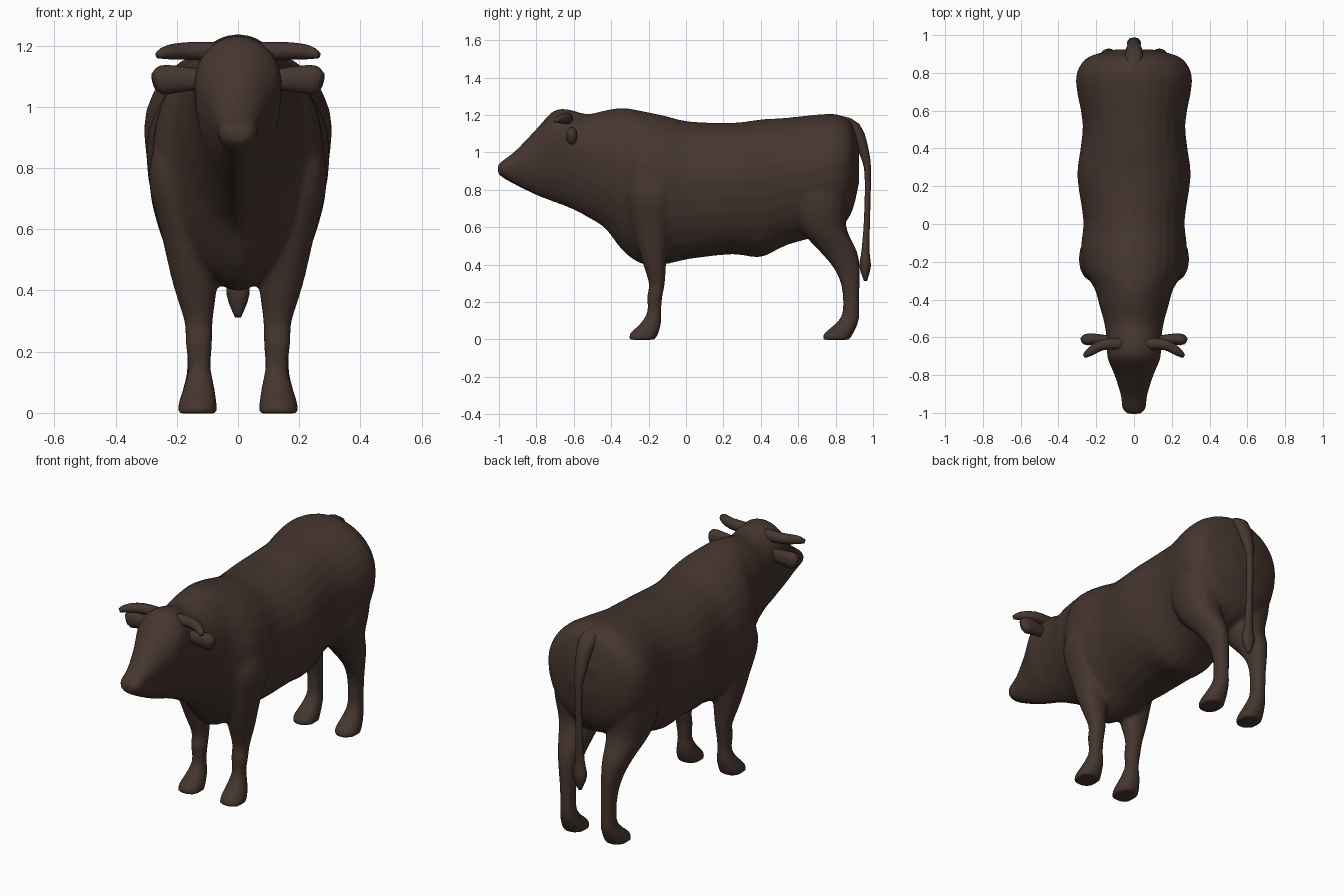
import bpy, bmesh, math
from mathutils import Vector

if "Cube" in bpy.data.objects:
    bpy.data.objects.remove(bpy.data.objects["Cube"])

hide = bpy.data.materials.new("dark brown hide")
hide.diffuse_color = (0.06, 0.036, 0.028, 1)
hide.use_nodes = True
hide.node_tree.nodes["Principled BSDF"].inputs["Base Color"].default_value = hide.diffuse_color


def smooth_path(rows, steps=3):
    """Resample rows of values along a Catmull-Rom curve."""
    rows = [Vector(r) for r in rows]
    out = []
    for i in range(len(rows) - 1):
        a, b = rows[i], rows[i + 1]
        p = rows[i - 1] if i else a
        n = rows[min(i + 2, len(rows) - 1)]
        for k in range(steps):
            t = k / steps
            out.append(0.5 * (2 * a + (b - p) * t + (2 * p - 5 * a + 4 * b - n) * t ** 2
                              + (3 * a - p - 3 * b + n) * t ** 3))
    return out + [rows[-1]]


def circle(n):
    return [(math.cos(2 * math.pi * i / n), math.sin(2 * math.pi * i / n)) for i in range(n)]


def power(v, e):
    return math.copysign(abs(v) ** e, v)


def loft(bm, rings):
    """Skin a list of equal-length point rings and close both ends."""
    loops = [[bm.verts.new(p) for p in ring] for ring in rings]
    n = len(loops[0])
    for a, b in zip(loops, loops[1:]):
        for i in range(n):
            bm.faces.new((a[i], a[(i + 1) % n], b[(i + 1) % n], b[i]))
    bm.faces.new(loops[0])
    bm.faces.new(loops[-1])


def finish(name, bm):
    bmesh.ops.recalc_face_normals(bm, faces=bm.faces)
    me = bpy.data.meshes.new(name)
    bm.to_mesh(me)
    bm.free()
    me.materials.append(hide)
    for p in me.polygons:
        p.use_smooth = True
    ob = bpy.data.objects.new(name, me)
    bpy.context.collection.objects.link(ob)
    return ob


def body_ring(y, top, bottom, w):
    """Egg-shaped section: widest high up at the head, pinched to a keel under neck and chest."""
    head = max(0, 1 - abs(y + .70) / .4) if y > -.95 else 0
    keel = max(0, min(1, (y + .9) / .15, (.1 - y) / .25))
    mid = bottom + (top - bottom) * (.56 + .14 * head)
    pts = []
    for c, s in circle(28):
        x = w * power(c, 1 if s >= 0 else .93 + .4 * keel)
        pts.append((x, y, mid + s * (top - mid if s >= 0 else mid - bottom)))
    return pts


def leg_ring(side, z, yc, ry, xc, rx):
    """Rounded horizontal section from its centre and radii."""
    return [(side * (xc + power(c, .9) * rx), yc + power(s, .9) * ry, z) for c, s in circle(16)]


def tube(name, path, ref, flat):
    """Tapered tube along x, y, z, radius points; flat squeezes one direction."""
    bm, rings = bmesh.new(), []
    path = smooth_path(path)
    pts = [p.to_3d() if len(p) == 3 else Vector(p[:3]) for p in path]
    for i, p in enumerate(pts):
        d = (pts[min(i + 1, len(pts) - 1)] - pts[max(i - 1, 0)]).normalized()
        u = d.cross(Vector(ref)).normalized()
        v = d.cross(u)
        r = path[i][3]
        rings.append([p + u * r * flat * c + v * r * s for c, s in circle(12)])
    loft(bm, rings)
    return finish(name, bm)


# Head, neck and trunk: y, top, bottom, half width
trunk = [
    (-1.005, .935, .885, .035), (-.975, .96, .862, .063), (-.91, 1.01, .825, .069),
    (-.80, 1.125, .77, .103), (-.71, 1.22, .735, .14), (-.63, 1.23, .705, .143),
    (-.53, 1.205, .655, .156), (-.43, 1.225, .59, .183), (-.34, 1.238, .475, .21),
    (-.24, 1.222, .405, .268), (-.12, 1.197, .40, .28), (.02, 1.165, .43, .268),
    (.25, 1.158, .455, .30), (.40, 1.176, .44, .283), (.54, 1.185, .505, .272),
    (.74, 1.205, .56, .307), (.83, 1.197, .60, .29), (.89, 1.15, .69, .23),
    (.925, 1.02, .84, .09)]
# Legs from the top down: z, centre y, radius y, centre x, radius x
front_leg = [
    (.98, -.17, .09, .18, .06), (.78, -.185, .13, .185, .108), (.58, -.185, .10, .15, .10),
    (.42, -.17, .065, .14, .073), (.30, -.156, .043, .129, .047),
    (.23, -.167, .041, .128, .044), (.15, -.17, .037, .126, .037),
    (.09, -.186, .054, .127, .049), (.03, -.224, .076, .132, .063),
    (-.002, -.236, .069, .132, .066)]
hind_leg = [
    (1.0, .76, .12, .18, .10), (.75, .72, .148, .16, .13), (.60, .73, .128, .152, .107),
    (.47, .815, .10, .14, .07), (.38, .86, .07, .135, .05),
    (.28, .88, .048, .13, .041), (.15, .882, .045, .128, .038),
    (.09, .863, .058, .129, .048), (.03, .815, .079, .132, .062),
    (-.002, .802, .07, .132, .064)]
bm = bmesh.new()
loft(bm, [body_ring(*r) for r in smooth_path(trunk)])
for side in (-1, 1):
    for leg in (front_leg, hind_leg):
        loft(bm, [leg_ring(side, *r) for r in smooth_path(leg)])
body = finish("body_and_legs", bm)

# Fuse the volumes into one skin, then soften the joins
fuse = body.modifiers.new("fuse", 'REMESH')
fuse.mode = 'VOXEL'
fuse.voxel_size = 0.011
fuse.use_smooth_shade = True
soft = body.modifiers.new("soften", 'SMOOTH')
soft.factor = 0.5
soft.iterations = 6

# Tail: broad root on the rump, thin cord, flattened tuft
tube("tail", [
    (0, .80, 1.16, .05), (0, .90, 1.125, .048), (0, .955, .99, .032), (0, .972, .88, .021),
    (0, .968, .65, .02), (0, .96, .48, .026), (0, .958, .39, .038), (0, .96, .312, .01)],
    (1, 0, 0), .8)

# Horns and ears
for side, label in ((-1, "left"), (1, "right")):
    tube(label + "_horn", [
        (side * .05, -.635, 1.18, .032), (side * .16, -.638, 1.182, .029),
        (side * .23, -.675, 1.178, .023), (side * .262, -.70, 1.168, .011)], (0, 0, 1), 1)
    tube(label + "_ear", [
        (side * .10, -.615, 1.09, .03), (side * .20, -.61, 1.09, .044),
        (side * .25, -.612, 1.087, .047), (side * .272, -.62, 1.082, .03)], (0, 0, 1), .65)
